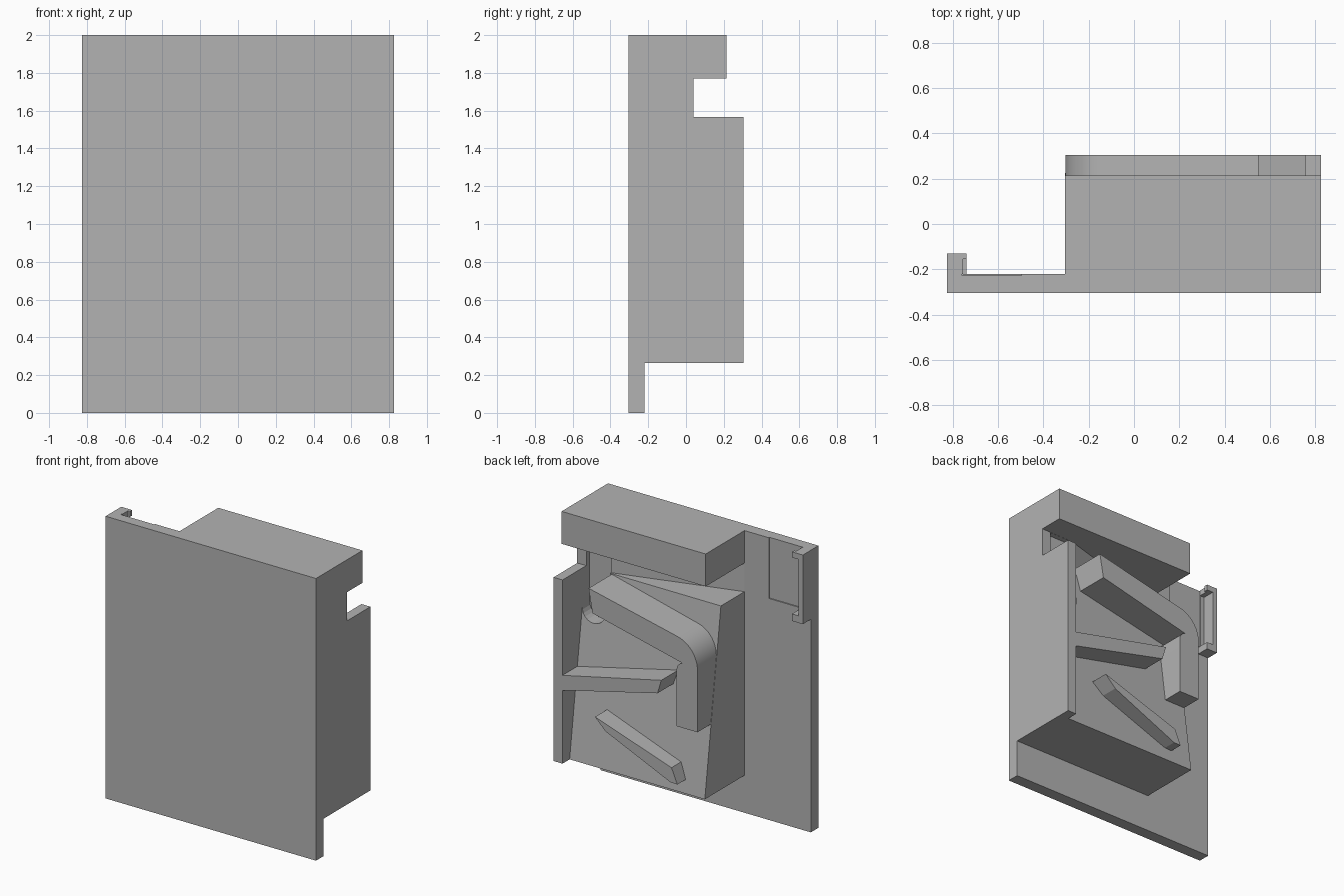
import bpy, bmesh, math
from mathutils import Vector

cube = bpy.data.objects.get("Cube")
if cube:
    bpy.data.objects.remove(cube, do_unlink=True)

grey = bpy.data.materials.new("plain grey")
grey.use_nodes = True
colour = (0.45, 0.45, 0.45, 1)
grey.diffuse_color = colour
grey.node_tree.nodes["Principled BSDF"].inputs["Base Color"].default_value = colour


def prism(name, profile, lo, hi, axis):
    """Extrude a closed 2D profile along one axis; profile uses the other two in order."""
    bm = bmesh.new()

    def point(p, d):
        c = list(p)
        c.insert("xyz".index(axis), d)
        return bm.verts.new(c)

    face = bm.faces.new([point(p, lo) for p in profile])
    move = Vector([hi - lo if a == axis else 0 for a in "xyz"])
    out = bmesh.ops.extrude_face_region(bm, geom=[face], use_keep_orig=True)
    bmesh.ops.translate(bm, vec=move, verts=[v for v in out["geom"] if isinstance(v, bmesh.types.BMVert)])
    bmesh.ops.recalc_face_normals(bm, faces=bm.faces[:])
    mesh = bpy.data.meshes.new(name)
    bm.to_mesh(mesh)
    bm.free()
    mesh.materials.append(grey)
    obj = bpy.data.objects.new(name, mesh)
    bpy.context.collection.objects.link(obj)
    return obj


def box(name, x, y, z):
    return prism(name, [(x[0], z[0]), (x[1], z[0]), (x[1], z[1]), (x[0], z[1])], y[0], y[1], "y")


def arc(cx, cz, r, start, end, n=12):
    angles = [math.radians(start + (end - start) * i / n) for i in range(n + 1)]
    return [(cx + r * math.cos(a), cz + r * math.sin(a)) for a in angles]


def activate(obj):
    bpy.ops.object.select_all(action='DESELECT')
    obj.select_set(True)
    bpy.context.view_layer.objects.active = obj


def cut(targets, cutter):
    for obj in targets:
        mod = obj.modifiers.new("cut", 'BOOLEAN')
        mod.operation, mod.solver, mod.object = 'DIFFERENCE', 'EXACT', cutter
        activate(obj)
        bpy.ops.object.modifier_apply(modifier=mod.name)
    bpy.data.objects.remove(cutter, do_unlink=True)


LEFT, RIGHT, FRONT, PLATE = 0.825, -0.305, -0.305, -0.22

# Front plate with a shallow panel recess on its back
plate = box("front_plate", (-LEFT, LEFT), (FRONT, PLATE), (0, 2))
cut([plate], box("recess_cutter", (-0.76, -0.497), (PLATE - 0.008, 0), (1.57, 2.1)))

# Overhanging head block
box("top_block", (RIGHT, LEFT), (PLATE, 0.215), (1.77, 2))

# Main body with a sloping back face
body = prism("sloped_body", [(PLATE, 0.265), (0.225, 0.265), (0.045, 1.567), (PLATE, 1.567)],
             RIGHT, LEFT, "x")

# Ramp filling the gap between body and head
ramp = prism("entry_ramp", [(LEFT, PLATE), (LEFT, 0.04), (0.56, 0.035), (RIGHT, PLATE)],
             1.567, 1.77, "z")

# Round-ended slot beside the side wall
slot = arc(0.66, 1.3, 0.095, 180, 360) + [(0.755, 1.769), (0.565, 1.769)]
cut([body, ramp], prism("slot_cutter", slot, 0.0, 0.4, "y"))

# Side wall
box("side_wall", (0.755, LEFT), (PLATE, 0.305), (0.265, 1.567))

# Bent guide arm
outer = arc(-0.10, 1.21, 0.203, 103, 180)
inner = arc(-0.20, 1.17, 0.06, 0, 77)
arm = prism("guide_arm", [(0.55, 1.563)] + outer + [(RIGHT + 0.002, 0.77), (-0.14, 0.77)]
            + [(x, z) for x, z in inner] + [(0.52, 1.394)], 0.0, 0.305, "y")
activate(arm)
bpy.ops.object.shade_smooth_by_angle(angle=math.radians(25))

# Slanted ribs
prism("middle_rib", [(0.76, 0.89), (0.76, 0.784), (0.01, 0.963), (-0.02, 1.063)], 0.0, 0.305, "y")
prism("lower_rib", [(0.50, 0.665), (0.418, 0.584), (-0.09, 0.36), (-0.146, 0.358), (-0.10, 0.465)],
      0.1, 0.305, "y")

# Small edge clip on the plate
box("clip_wall", (-LEFT, -0.79), (PLATE, -0.13), (1.51, 2))
box("clip_bottom", (-0.79, -0.74), (PLATE, -0.13), (1.51, 1.56))
box("clip_top", (-0.79, -0.755), (PLATE, -0.13), (1.96, 2))
box("clip_lip", (-0.79, -0.74), (-0.155, -0.13), (1.96, 2))
